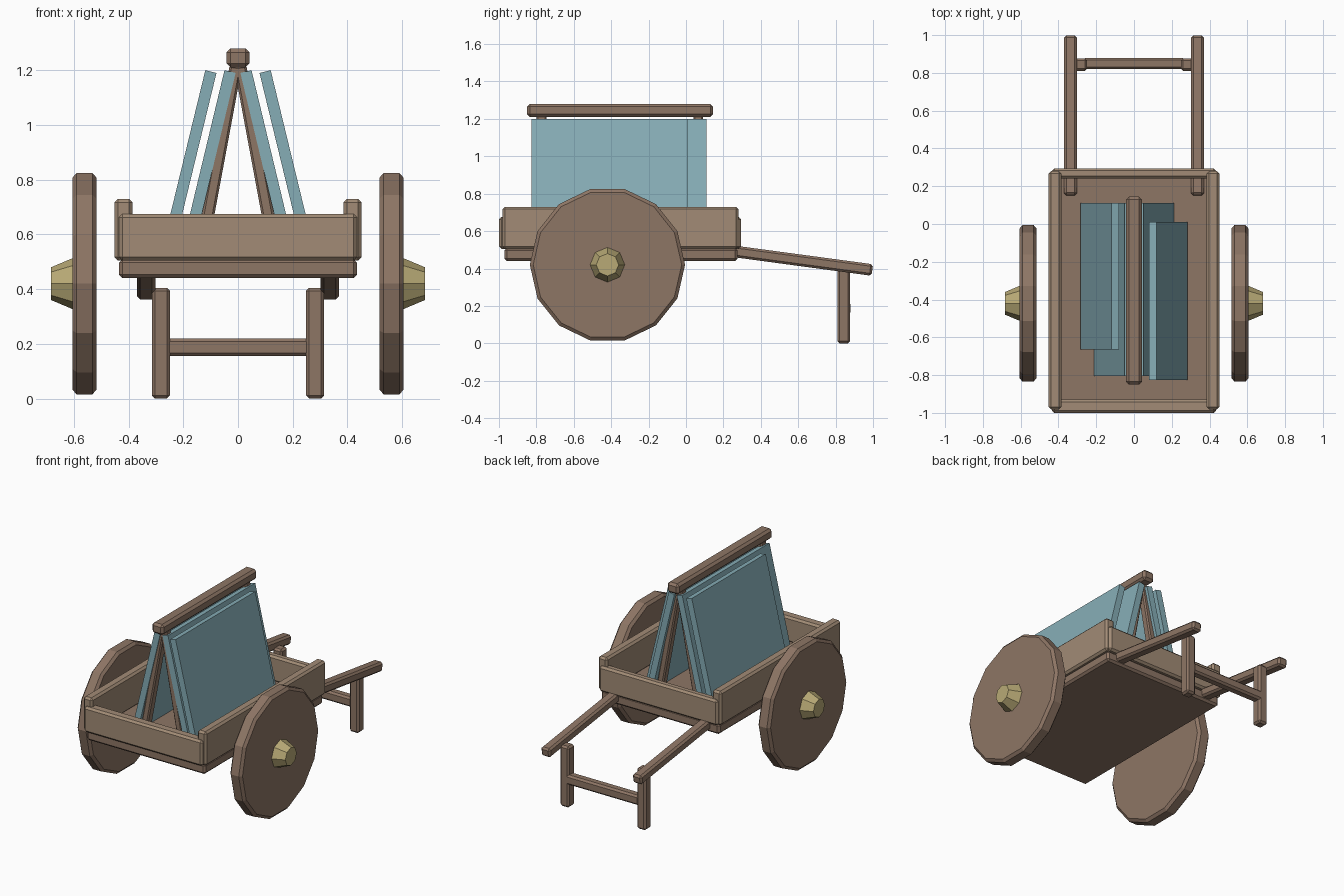
import bpy, bmesh
from math import pi, sin, cos, atan2
from mathutils import Matrix, Vector

if "Cube" in bpy.data.objects:
    bpy.data.objects.remove(bpy.data.objects["Cube"])


def material(name, rgb):
    m = bpy.data.materials.new(name)
    m.diffuse_color = (*rgb, 1)
    m.use_nodes = True
    m.node_tree.nodes["Principled BSDF"].inputs["Base Color"].default_value = m.diffuse_color
    return m


WOOD = material("wood", (0.27, 0.18, 0.13))
PALE = material("pale_wood", (0.36, 0.26, 0.18))
BRASS = material("brass", (0.48, 0.40, 0.18))
GLASS = material("glass", (0.24, 0.42, 0.47))


def finish(name, bm, mat, bevel=0):
    if bevel:
        bmesh.ops.bevel(bm, geom=bm.edges[:], offset=bevel, segments=1,
                        affect='EDGES', profile=0.5)
    bmesh.ops.recalc_face_normals(bm, faces=bm.faces[:])
    me = bpy.data.meshes.new(name)
    bm.to_mesh(me)
    bm.free()
    me.materials.append(mat)
    ob = bpy.data.objects.new(name, me)
    bpy.context.collection.objects.link(ob)
    return ob


def box(name, x, y, z, mat, bevel=0.013):
    """Axis-aligned box given by (min, max) ranges."""
    bm = bmesh.new()
    size = [b - a for a, b in (x, y, z)]
    mid = [(a + b) / 2 for a, b in (x, y, z)]
    bmesh.ops.create_cube(bm, size=1, matrix=Matrix.Translation(mid) @ Matrix.Diagonal((*size, 1)))
    return finish(name, bm, mat, bevel)


def slanted(name, bottom, top, thick, y, mat, bevel=0):
    """Board leaning in the xz plane; horizontal end cuts are square to the board."""
    (x0, z0), (x1, z1) = bottom, top
    length = Vector((x1 - x0, z1 - z0)).length
    ob = box(name, (-thick / 2, thick / 2), y, (-length / 2, length / 2), mat, bevel)
    ob.location = ((x0 + x1) / 2, 0, (z0 + z1) / 2)
    ob.rotation_euler.y = atan2(x1 - x0, z1 - z0)
    return ob


def turned(name, rings, n, y, z, mat):
    """Faceted solid around the x axis from (x, radius) rings."""
    bm = bmesh.new()
    loops = [[bm.verts.new((x, y + r * cos(2 * pi * k / n), z + r * sin(2 * pi * k / n)))
              for k in range(n)] for x, r in rings]
    for a, b in zip(loops, loops[1:]):
        for k in range(n):
            bm.faces.new((a[k], a[(k + 1) % n], b[(k + 1) % n], b[k]))
    bm.faces.new(loops[0])
    bm.faces.new(loops[-1])
    return finish(name, bm, mat)


# Cart bed
box("bed_floor", (-0.435, 0.435), (-0.97, 0.275), (0.44, 0.51), WOOD)
box("front_board", (-0.435, 0.435), (-1.0, -0.93), (0.505, 0.675), PALE)
box("back_board", (-0.435, 0.435), (0.24, 0.295), (0.505, 0.675), PALE)

for s, side in ((-1, "left"), (1, "right")):
    span = lambda a, b: tuple(sorted((s * a, s * b)))
    box(side + "_side_board", span(0.385, 0.452), (-0.982, 0.28), (0.505, 0.73), PALE)

    # Wheel and hub
    turned(side + "_wheel", [(s * 0.517, 0.397), (s * 0.532, 0.415), (s * 0.59, 0.415),
                             (s * 0.605, 0.397)], 14, -0.42, 0.42, WOOD)
    turned(side + "_hub", [(s * 0.595, 0.097), (s * 0.683, 0.06)], 8, -0.42, 0.42, BRASS)

    # Pull shaft sloping down to the rear
    shaft = box(side + "_shaft", span(0.302, 0.37), (-0.427, 0.427), (-0.031, 0.031), WOOD, 0.012)
    shaft.location = (0, 0.573, 0.449)
    shaft.rotation_euler.x = -0.134

    # Prop leg
    box(side + "_prop_leg", span(0.248, 0.315), (0.81, 0.877), (0.0, 0.405), WOOD, 0.012)

    # A-frame legs
    for end, y in (("front", (-0.8, -0.745)), ("back", (0.04, 0.09))):
        slanted(f"{side}_{end}_frame_leg", (s * 0.14, 0.505), (s * 0.008, 1.215),
                0.045, y, WOOD, 0.008)

    # Leaning glass panes
    inner_y = (-0.805, 0.11)
    outer_y = (-0.825, 0.01) if s > 0 else (-0.665, 0.11)
    slanted(side + "_inner_pane", (s * 0.192, 0.515), (s * 0.029, 1.195), 0.042, inner_y, GLASS)
    slanted(side + "_outer_pane", (s * 0.264, 0.515), (s * 0.099, 1.195), 0.042, outer_y, GLASS)

box("prop_crossbar", (-0.27, 0.27), (0.82, 0.88), (0.155, 0.22), WOOD, 0.012)
box("ridge_beam", (-0.042, 0.042), (-0.85, 0.145), (1.21, 1.28), WOOD, 0.015)
